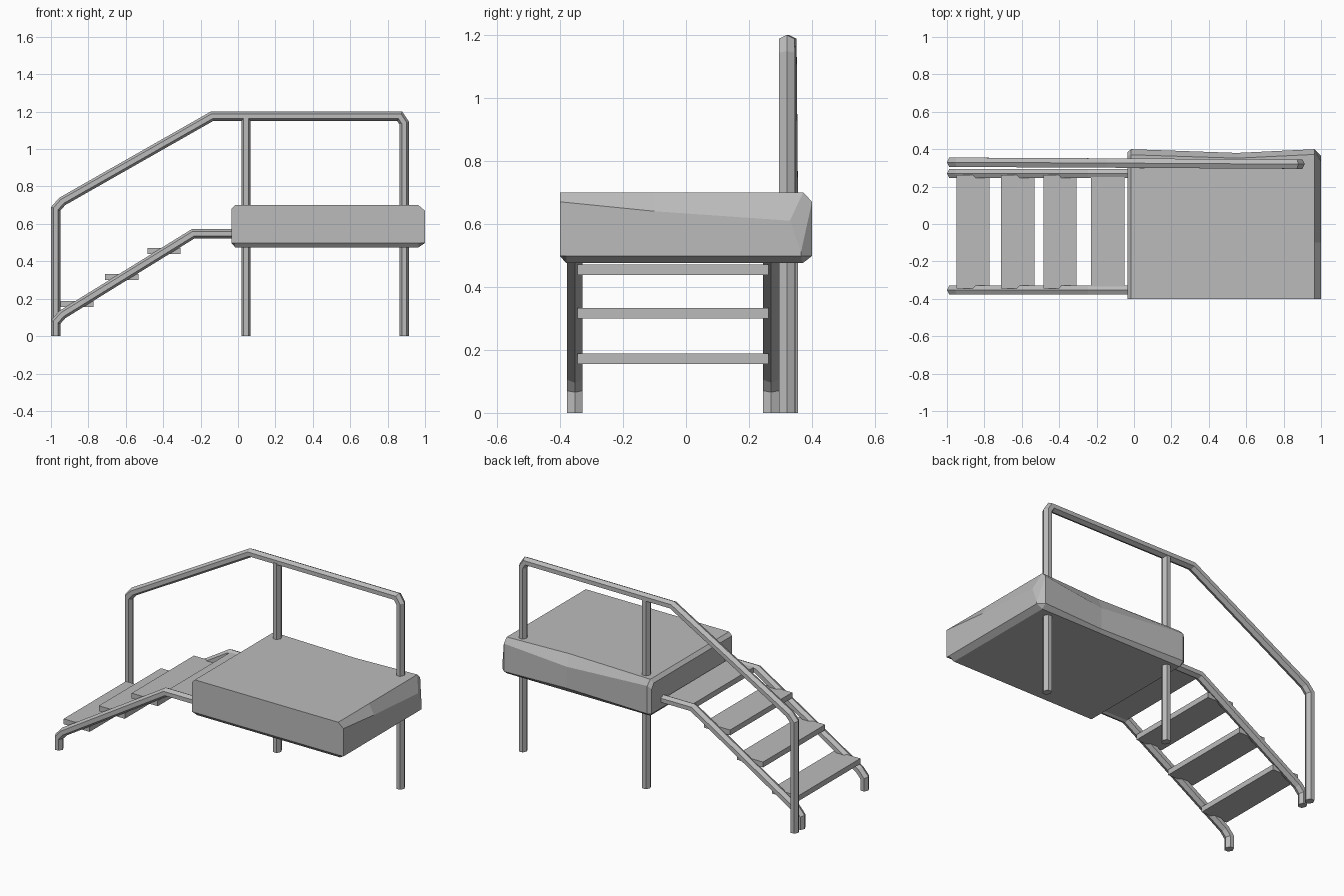
import bpy
import bmesh
from math import cos, sin, pi
from mathutils import Vector

cube = bpy.data.objects.get("Cube")
if cube:
    bpy.data.objects.remove(cube, do_unlink=True)

# One plain grey for everything
grey = bpy.data.materials.new("plain_grey")
grey.use_nodes = True
grey.diffuse_color = (0.5, 0.5, 0.5, 1)
grey.node_tree.nodes["Principled BSDF"].inputs["Base Color"].default_value = (0.5, 0.5, 0.5, 1)


def finish(name, bm):
    bmesh.ops.recalc_face_normals(bm, faces=bm.faces)
    mesh = bpy.data.meshes.new(name)
    bm.to_mesh(mesh)
    bm.free()
    mesh.materials.append(grey)
    obj = bpy.data.objects.new(name, mesh)
    bpy.context.collection.objects.link(obj)
    return obj


def loft(name, rings):
    """Join equal-length rings of points into a closed solid."""
    bm = bmesh.new()
    loops = [[bm.verts.new(p) for p in ring] for ring in rings]
    for a, b in zip(loops, loops[1:]):
        for i in range(len(a)):
            j = (i + 1) % len(a)
            bm.faces.new((a[i], a[j], b[j], b[i]))
    bm.faces.new(loops[0])
    bm.faces.new(loops[-1])
    return finish(name, bm)


def tube(name, path, radius=0.025):
    """Sweep a six-sided pipe along a path, with mitred corners."""
    pts = [Vector(p) for p in path]
    rings = []
    for i, p in enumerate(pts):
        before = (p - pts[i - 1]) if i else (pts[1] - p)
        after = (pts[i + 1] - p) if i < len(pts) - 1 else before
        n1, n2 = [Vector((-d.z, 0, d.x)).normalized() for d in (before, after)]
        bis = (n1 + n2).normalized()
        out = bis / bis.dot(n1)
        rings.append([p + out * radius * cos(k * pi / 3)
                      + Vector((0, radius / 0.866 * sin(k * pi / 3), 0))
                      for k in range(6)])
    return loft(name, rings)


def box(name, lo, hi):
    bm = bmesh.new()
    bmesh.ops.create_cube(bm, size=1)
    for v in bm.verts:
        v.co = [(a + b) / 2 + c * (b - a) for a, b, c in zip(lo, hi, v.co)]
    return finish(name, bm)


# Handrail, from the foot of the stairs over the deck and down to the ground
tube("handrail", [(-0.975, 0.33, 0), (-0.975, 0.33, 0.68), (-0.94, 0.33, 0.72),
                  (-0.14, 0.326, 1.175), (0.865, 0.32, 1.175),
                  (0.888, 0.32, 1.14), (0.888, 0.32, 0)])
tube("middle_post", [(0.043, 0.323, 0), (0.043, 0.323, 1.17)])

# Stair stringers
for side, y in (("left", -0.353), ("right", 0.27)):
    tube("stringer_front" if y < 0 else "stringer_back",
         [(-0.975, y, 0), (-0.975, y, 0.075), (-0.94, y, 0.115),
          (-0.24, y, 0.547), (0.02, y, 0.547)])

# Treads
for i, (x, z) in enumerate(((-0.95, 0.155), (-0.71, 0.3), (-0.485, 0.438), (-0.23, 0.53))):
    box(f"tread_{i + 1}", (x, -0.345, z), (x + 0.178, 0.262, z + 0.033))


# Deck: cross-sections along x, worn along the back and right top edges
def deck_section(x, low, back, back_z, inner, inner_z, mid_z, front_z):
    skirt = max(low, 0.498)
    bottom_back = min(back, 0.37)
    return [(x, -0.4, skirt), (x, -0.38, low), (x, bottom_back, low),
            (x, back, skirt), (x, back, back_z), (x, inner, inner_z),
            (x, -0.1, mid_z), (x, -0.4, front_z)]


loft("deck", [deck_section(*s) for s in (
    (-0.035, 0.498, 0.385, 0.65, 0.365, 0.68, 0.68, 0.68),
    (-0.015, 0.475, 0.4, 0.67, 0.37, 0.7, 0.7, 0.7),
    (0.55, 0.475, 0.38, 0.63, 0.352, 0.7, 0.7, 0.7),
    (0.965, 0.475, 0.4, 0.67, 0.372, 0.7, 0.7, 0.7),
    (1.0, 0.498, 0.365, 0.51, 0.33, 0.61, 0.64, 0.67))])
